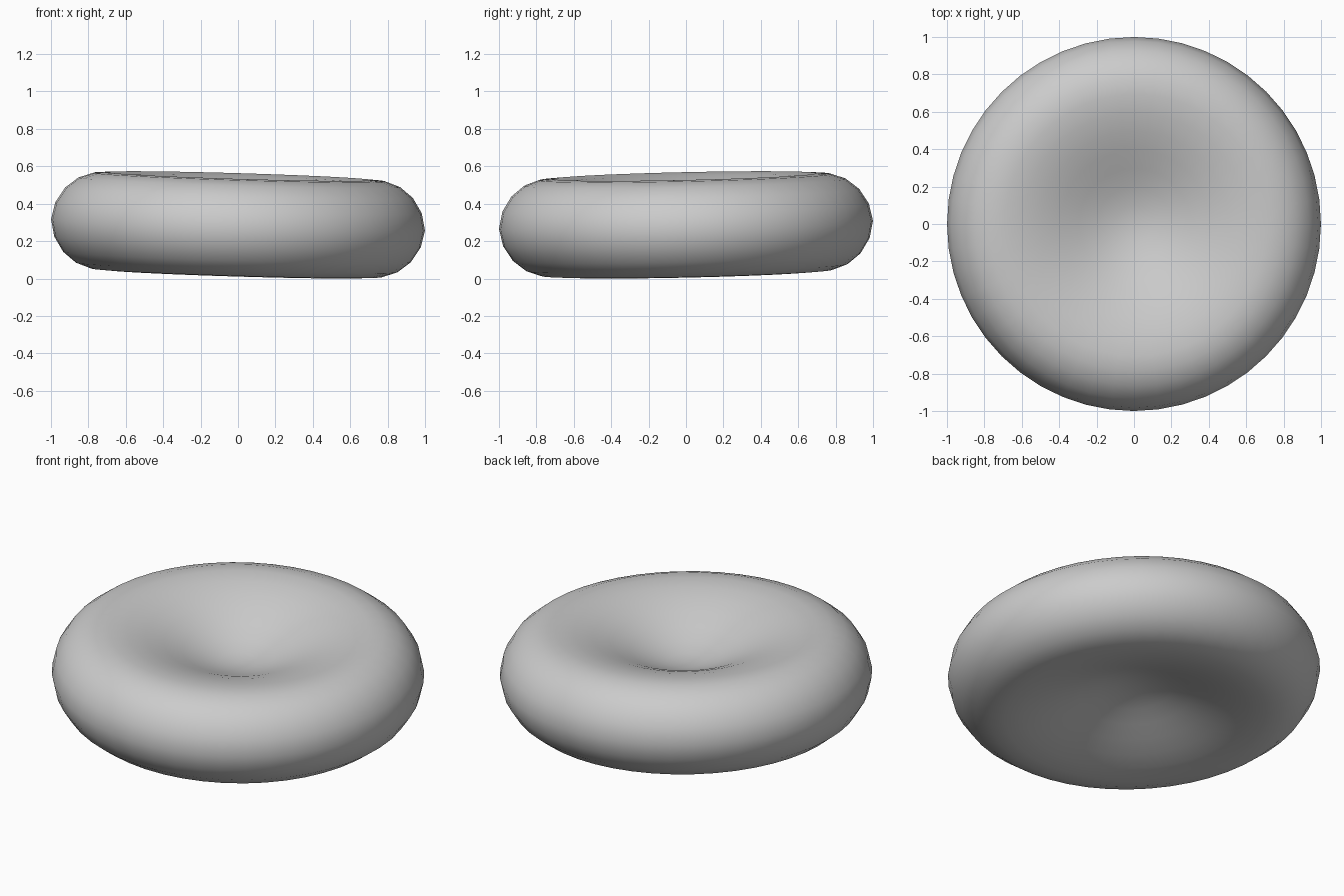
import bpy, bmesh
from math import tau, cos, sin
from mathutils import Matrix, Vector

cube = bpy.data.objects.get("Cube")
if cube:
    bpy.data.objects.remove(cube)

# One plain grey material
grey = bpy.data.materials.new("plain_grey")
grey.use_nodes = True
colour = (0.6, 0.6, 0.6, 1)
grey.diffuse_color = colour
grey.node_tree.nodes["Principled BSDF"].inputs["Base Color"].default_value = colour

# Half profiles (radius, height): upper dimple, lower dimple, shared rounded rim
upper = [(0.1, 0.072), (0.2, 0.1), (0.3, 0.14), (0.4, 0.183), (0.5, 0.22), (0.6, 0.247)]
lower = [(0.1, 0.085), (0.2, 0.11), (0.3, 0.147), (0.4, 0.186), (0.5, 0.22), (0.6, 0.247)]
rim = [(0.7, 0.261), (0.78, 0.256), (0.86, 0.228), (0.93, 0.172), (0.98, 0.092)]
profile = upper + rim + [(1, 0)] + [(r, -h) for r, h in reversed(lower + rim)]
SEGMENTS = 48

# Lathe the biconcave disc
bm = bmesh.new()
rings = [[bm.verts.new((r * cos(tau * i / SEGMENTS), r * sin(tau * i / SEGMENTS), h))
          for i in range(SEGMENTS)] for r, h in profile]
for a, b in zip(rings, rings[1:]):
    for i in range(SEGMENTS):
        j = (i + 1) % SEGMENTS
        bm.faces.new((a[i], b[i], b[j], a[j]))
for ring, h in ((rings[0], 0.062), (rings[-1], -0.076)):
    centre = bm.verts.new((0, 0, h))
    for i in range(SEGMENTS):
        bm.faces.new((ring[i], ring[(i + 1) % SEGMENTS], centre))
bmesh.ops.recalc_face_normals(bm, faces=bm.faces)

# Slight tilt, then rest on the ground
tilt = Vector((0, 0, 1)).rotation_difference(Vector((0.03, -0.022, 1)))
bm.transform(tilt.to_matrix().to_4x4())
bm.transform(Matrix.Translation((0, 0, -min(v.co.z for v in bm.verts))))
for f in bm.faces:
    f.smooth = True

mesh = bpy.data.meshes.new("dimpled_disc")
bm.to_mesh(mesh)
bm.free()
mesh.materials.append(grey)
disc = bpy.data.objects.new("dimpled_disc", mesh)
bpy.context.collection.objects.link(disc)
